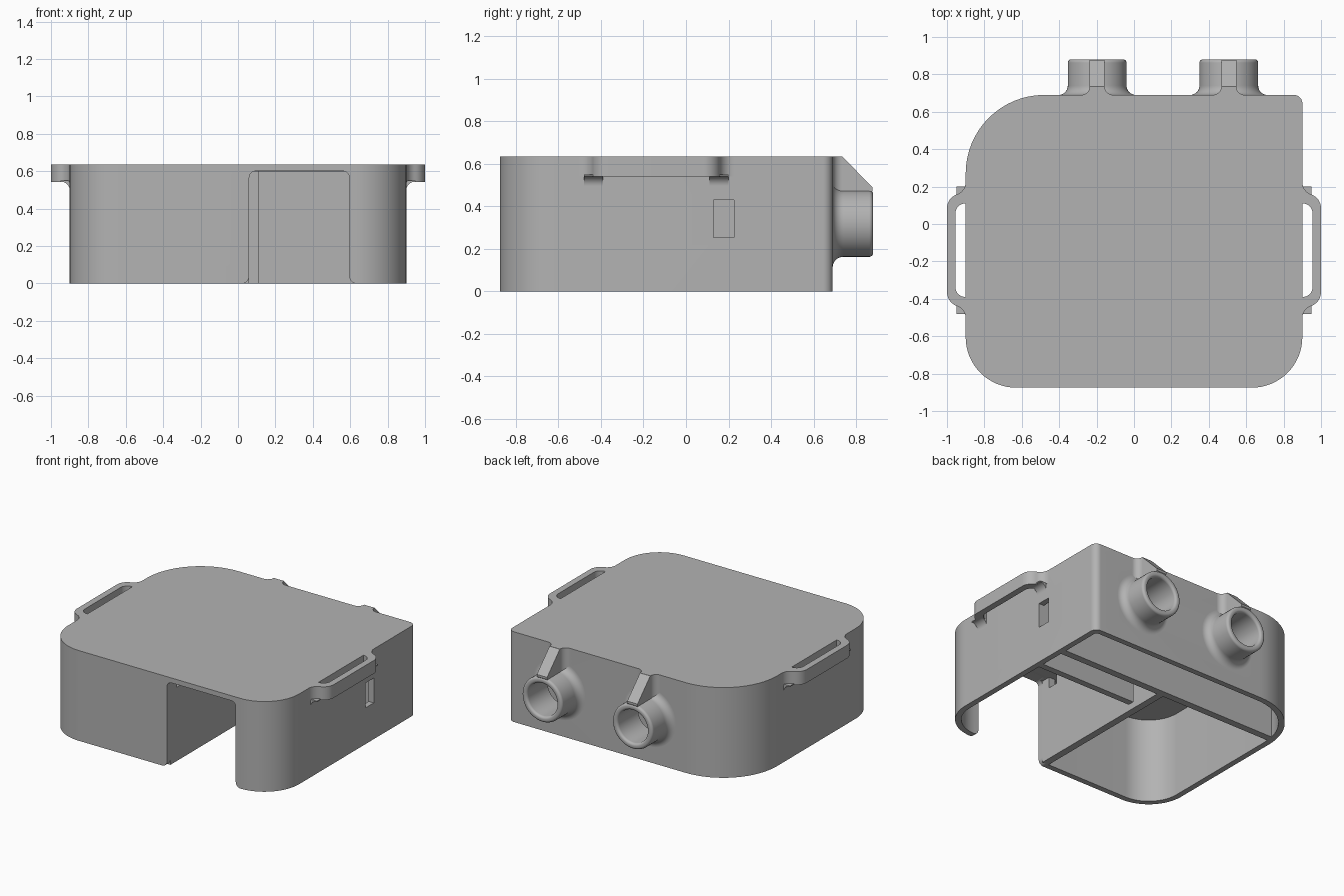
import bpy, bmesh
from math import radians, pi, sin, cos, tan
from mathutils import Vector

if "Cube" in bpy.data.objects:
    bpy.data.objects.remove(bpy.data.objects["Cube"])

GREY = (0.45, 0.45, 0.45, 1)
mat = bpy.data.materials.new("plain grey")
mat.use_nodes = True
mat.diffuse_color = GREY
mat.node_tree.nodes["Principled BSDF"].inputs["Base Color"].default_value = GREY

TOP, CEILING, WALL = 0.635, 0.597, 0.04


def finish(name, bm):
    bmesh.ops.recalc_face_normals(bm, faces=bm.faces)
    mesh = bpy.data.meshes.new(name)
    bm.to_mesh(mesh)
    bm.free()
    mesh.materials.append(mat)
    ob = bpy.data.objects.new(name, mesh)
    bpy.context.collection.objects.link(ob)
    return ob


def rounded(corners, steps=10):
    """Polygon from (a, b, radius) corners, each replaced by a tangent arc."""
    out = []
    n = len(corners)
    for i, (a, b, r) in enumerate(corners):
        p = Vector((a, b))
        if r == 0:
            out.append(p)
            continue
        u = (Vector(corners[i - 1][:2]) - p).normalized()
        v = (Vector(corners[(i + 1) % n][:2]) - p).normalized()
        half = u.angle(v) / 2
        centre = p + (u + v).normalized() * (r / sin(half))
        start = p + u * (r / tan(half)) - centre
        end = p + v * (r / tan(half)) - centre
        sweep = start.angle_signed(end)
        for k in range(steps + 1):
            t = -sweep * k / steps
            out.append(centre + Vector((start.x * cos(t) - start.y * sin(t),
                                        start.x * sin(t) + start.y * cos(t))))
    return out


def prism(name, outline, lo, hi, axis="z"):
    place = {"z": lambda a, b, t: (a, b, t),
             "y": lambda a, b, t: (a, t, b),
             "x": lambda a, b, t: (t, a, b)}[axis]
    bm = bmesh.new()
    low = [bm.verts.new(place(a, b, lo)) for a, b in outline]
    high = [bm.verts.new(place(a, b, hi)) for a, b in outline]
    bm.faces.new(low)
    bm.faces.new(high)
    for i in range(len(low)):
        j = (i + 1) % len(low)
        bm.faces.new((low[i], low[j], high[j], high[i]))
    return finish(name, bm)


def box(name, x0, x1, y0, y1, z0, z1):
    return prism(name, [(x0, y0), (x1, y0), (x1, y1), (x0, y1)], z0, z1)


def cut(ob, cutter):
    mod = ob.modifiers.new("cut", "BOOLEAN")
    mod.operation, mod.solver, mod.object = "DIFFERENCE", "EXACT", cutter
    bpy.context.view_layer.objects.active = ob
    bpy.ops.object.modifier_apply(modifier=mod.name)
    bpy.data.objects.remove(cutter)


def lathe_y(name, profile, cx, cz, segments=48):
    """Closed (radius, y) profile turned about an axis along y."""
    bm = bmesh.new()
    rings = []
    for i in range(segments):
        t = 2 * pi * i / segments
        rings.append([bm.verts.new((cx + r * cos(t), y, cz + r * sin(t))) for r, y in profile])
    for i in range(segments):
        a, b = rings[i], rings[(i + 1) % segments]
        for j in range(len(profile)):
            k = (j + 1) % len(profile)
            bm.faces.new((a[j], a[k], b[k], b[j]))
    return finish(name, bm)


def body_outline(inset):
    x, front, back = 0.9 - inset, -0.875 + inset, 0.69 - inset
    return rounded([(-x, front, 0.27 - inset), (x, front, 0.27 - inset),
                    (x, back, 0.045 - inset * 0.7), (-x, back, 0.42 - inset)], 16)


# Shell, open underneath
shell = prism("shell", body_outline(0), 0, TOP)
cut(shell, prism("cavity", body_outline(WALL), -0.1, CEILING))

# Front doorway with flared foot
doorway = rounded([(-0.03, -0.1, 0), (-0.03, -0.001, 0), (0.06, -0.001, 0.04), (0.06, 0.6, 0.035),
                   (0.595, 0.6, 0.035), (0.595, -0.001, 0.04), (0.69, -0.001, 0), (0.69, -0.1, 0)])
cut(shell, prism("doorway", doorway, -1, -0.8, "y"))

# Cable slot in the side wall
cut(shell, box("side_slot", 0.8, 1, 0.13, 0.225, 0.255, 0.43))

# Inner walls
cross_wall = box("cross_wall", -0.87, 0.87, 0.30, 0.35, 0, 0.61)
divider = box("divider", 0.01, 0.06, -0.837, 0.31, 0, 0.61)
cut(divider, box("divider_slot", -0.1, 0.2, -0.77, -0.70, 0.52, CEILING))
channel_wall = box("channel_wall", 0.11, 0.87, 0.08, 0.125, 0, 0.61)

# Rear tubes with gussets
BORE, TUBE, CZ = 0.115, 0.157, 0.32
for side, cx in (("left", 0.507), ("right", -0.197)):
    profile = rounded([(BORE, 0.66, 0), (0.21, 0.66, 0), (0.21, 0.69, 0), (TUBE, 0.69, 0.05),
                       (TUBE, 0.88, 0.018), (BORE, 0.88, 0.018)], 8)
    lathe_y(side + "_tube", profile, cx, CZ)
    bore = [(cx + BORE * cos(pi * i / 24), CZ + BORE * sin(pi * i / 24)) for i in range(48)]
    cut(shell, prism("bore", bore, 0.6, 0.8, "y"))
    prism(side + "_gusset", [(0.67, 0.46), (0.865, 0.46), (0.878, 0.475), (0.878, 0.49),
                             (0.735, TOP), (0.67, TOP)], cx - 0.04, cx + 0.04, "x")
    root = rounded([(cx - 0.1, 0.67, 0), (cx + 0.1, 0.67, 0), (cx + 0.1, 0.69, 0),
                    (cx + 0.04, 0.69, 0.045), (cx + 0.04, 0.736, 0),
                    (cx - 0.04, 0.736, 0), (cx - 0.04, 0.69, 0.045), (cx - 0.1, 0.69, 0)])
    prism(side + "_gusset_root", root, 0.44, TOP)

# Strap loops on both sides
for side, s in (("left", 1), ("right", -1)):
    plate = rounded([(s * 0.87, -0.54, 0), (s * 0.9, -0.54, 0), (s * 0.9, -0.455, 0.07),
                     (s * 1.0, -0.42, 0.08), (s * 1.0, 0.14, 0.08), (s * 0.9, 0.175, 0.07),
                     (s * 0.9, 0.26, 0), (s * 0.87, 0.26, 0)])
    loop = prism(side + "_strap_loop", plate, 0.542, TOP)
    hole = rounded([(s * 0.8, -0.39, 0), (s * 0.955, -0.39, 0.053),
                    (s * 0.955, 0.11, 0.053), (s * 0.8, 0.11, 0)])
    cut(loop, prism("strap_hole", hole, 0.4, 0.8))
    for end, y0, y1 in (("front", -0.48, -0.39), ("back", 0.11, 0.2)):
        brace = rounded([(s * 0.88, 0.49, 0), (s * 0.9, 0.49, 0), (s * 0.9, 0.543, 0.045),
                         (s * 0.95, 0.543, 0), (s * 0.95, 0.55, 0), (s * 0.88, 0.55, 0)])
        prism(f"{side}_{end}_loop_brace", brace, y0, y1, "y")

# Smooth curved faces, keep edges sharp
for ob in bpy.context.collection.objects:
    ob.select_set(ob.type == "MESH")
bpy.ops.object.shade_smooth_by_angle(angle=radians(30))
